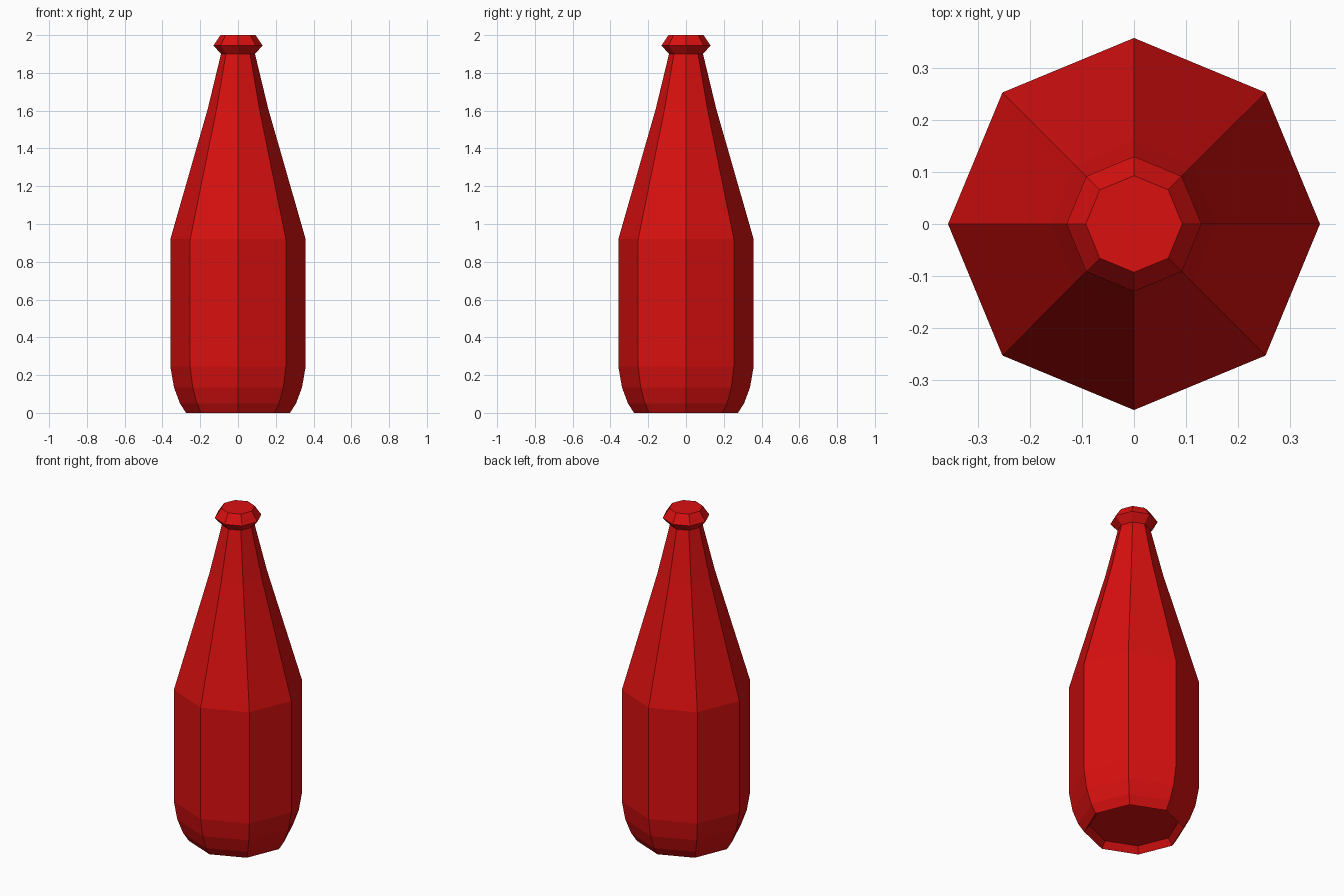
import bpy
import bmesh
import math

cube = bpy.data.objects.get("Cube")
if cube:
    bpy.data.objects.remove(cube, do_unlink=True)

SIDES = 8


def make_material(name, color):
    mat = bpy.data.materials.new(name)
    mat.use_nodes = True
    mat.diffuse_color = color
    for node in mat.node_tree.nodes:
        if node.type == 'BSDF_PRINCIPLED':
            node.inputs["Base Color"].default_value = color
            node.inputs["Roughness"].default_value = 0.6
    return mat


def lathe(name, profile, mat):
    """Turn a (radius, height) profile into a closed faceted solid."""
    bm = bmesh.new()
    rings = []
    for r, z in profile:
        angles = [2 * math.pi * i / SIDES for i in range(SIDES)]
        rings.append([bm.verts.new((r * math.cos(a), r * math.sin(a), z)) for a in angles])
    for low, high in zip(rings, rings[1:]):
        for i in range(SIDES):
            j = (i + 1) % SIDES
            bm.faces.new((low[i], low[j], high[j], high[i]))
    bm.faces.new(rings[0][::-1])
    bm.faces.new(rings[-1])
    mesh = bpy.data.meshes.new(name)
    bm.to_mesh(mesh)
    bm.free()
    mesh.materials.append(mat)
    obj = bpy.data.objects.new(name, mesh)
    bpy.context.collection.objects.link(obj)
    return obj


red = make_material("bottle red", (0.70, 0.005, 0.005, 1.0))

# Bottle: recessed base, rounded foot, straight body, tapered neck, flared lip
foot = [(0.246, 0.038), (0.275, 0.0), (0.307, 0.05), (0.339, 0.135), (0.358, 0.245)]
shoulder_and_neck = [(0.358, 0.92), (0.16, 1.61), (0.09, 1.90)]
lip = [(0.13, 1.945), (0.093, 2.0)]
lathe("bottle", foot + shoulder_and_neck + lip, red)
